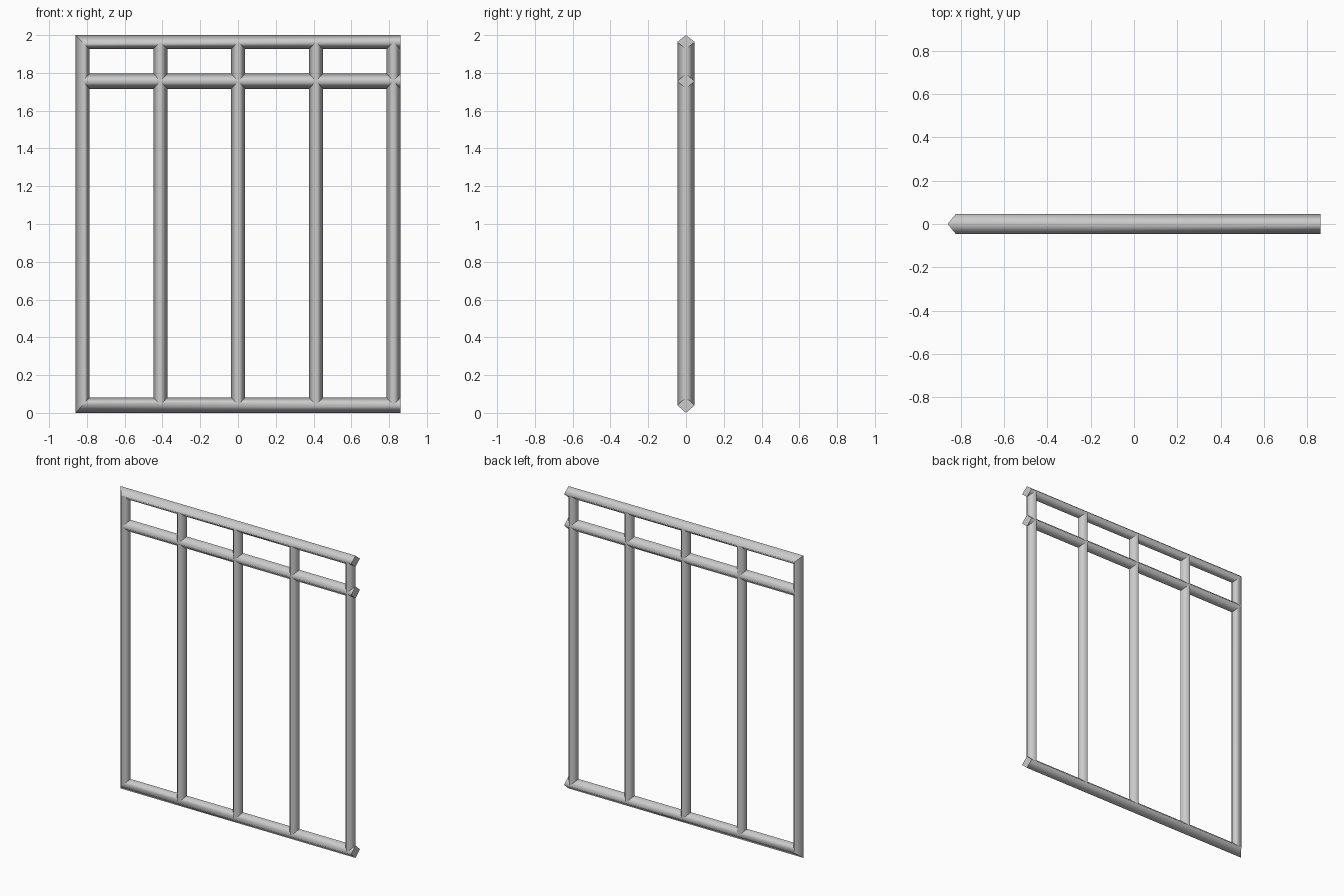
import bpy, bmesh

if "Cube" in bpy.data.objects:
    bpy.data.objects.remove(bpy.data.objects["Cube"])

metal = bpy.data.materials.new("light grey metal")
metal.diffuse_color = (0.6, 0.6, 0.6, 1)
metal.use_nodes = True
metal.node_tree.nodes["Principled BSDF"].inputs["Base Color"].default_value = metal.diffuse_color

DEPTH = 0.046   # half depth of every bar


def bar(name, axis, centre, half, lo, hi, miter_lo=0, miter_hi=0):
    """Diamond-section bar along x or z; miter values slant the ends."""
    bm = bmesh.new()
    section = [(half, 0), (0, DEPTH), (-half, 0), (0, -DEPTH)]

    def ring(end, slope):
        out = []
        for s, y in section:
            along, across = end + slope * s, centre + s
            co = (along, y, across) if axis == "x" else (across, y, along)
            out.append(bm.verts.new(co))
        return out

    a, b = ring(lo, miter_lo), ring(hi, miter_hi)
    for i in range(4):
        j = (i + 1) % 4
        bm.faces.new((a[i], a[j], b[j], b[i])).smooth = True
    # end caps stay flat with sharp rims
    for r in (a, b):
        cap = bm.faces.new(r)
        for e in cap.edges:
            e.smooth = False
    bmesh.ops.recalc_face_normals(bm, faces=bm.faces)
    mesh = bpy.data.meshes.new(name)
    bm.to_mesh(mesh)
    bm.free()
    mesh.materials.append(metal)
    bpy.context.collection.objects.link(bpy.data.objects.new(name, mesh))


LEFT, RIGHT = -0.823, 0.86
BOTTOM, MIDDLE, TOP = 0.041, 1.756, 1.963

# Rails: mitred into the left post, cut square past the right post
bar("bottom_rail", "x", BOTTOM, 0.041, LEFT, RIGHT, miter_lo=0.037 / 0.041)
bar("middle_rail", "x", MIDDLE, 0.040, LEFT, RIGHT)
bar("top_rail", "x", TOP, 0.037, LEFT, RIGHT, miter_lo=-1)

# Left post with mitred corners
bar("left_post", "z", LEFT, 0.037, BOTTOM, TOP, 0.041 / 0.037, -1)

# Remaining uprights run between the rail centres
for name, x in (("left_mullion", -0.411), ("centre_mullion", 0.001),
                ("right_mullion", 0.413), ("right_post", 0.823)):
    bar(name, "z", x, 0.037, BOTTOM, TOP)
